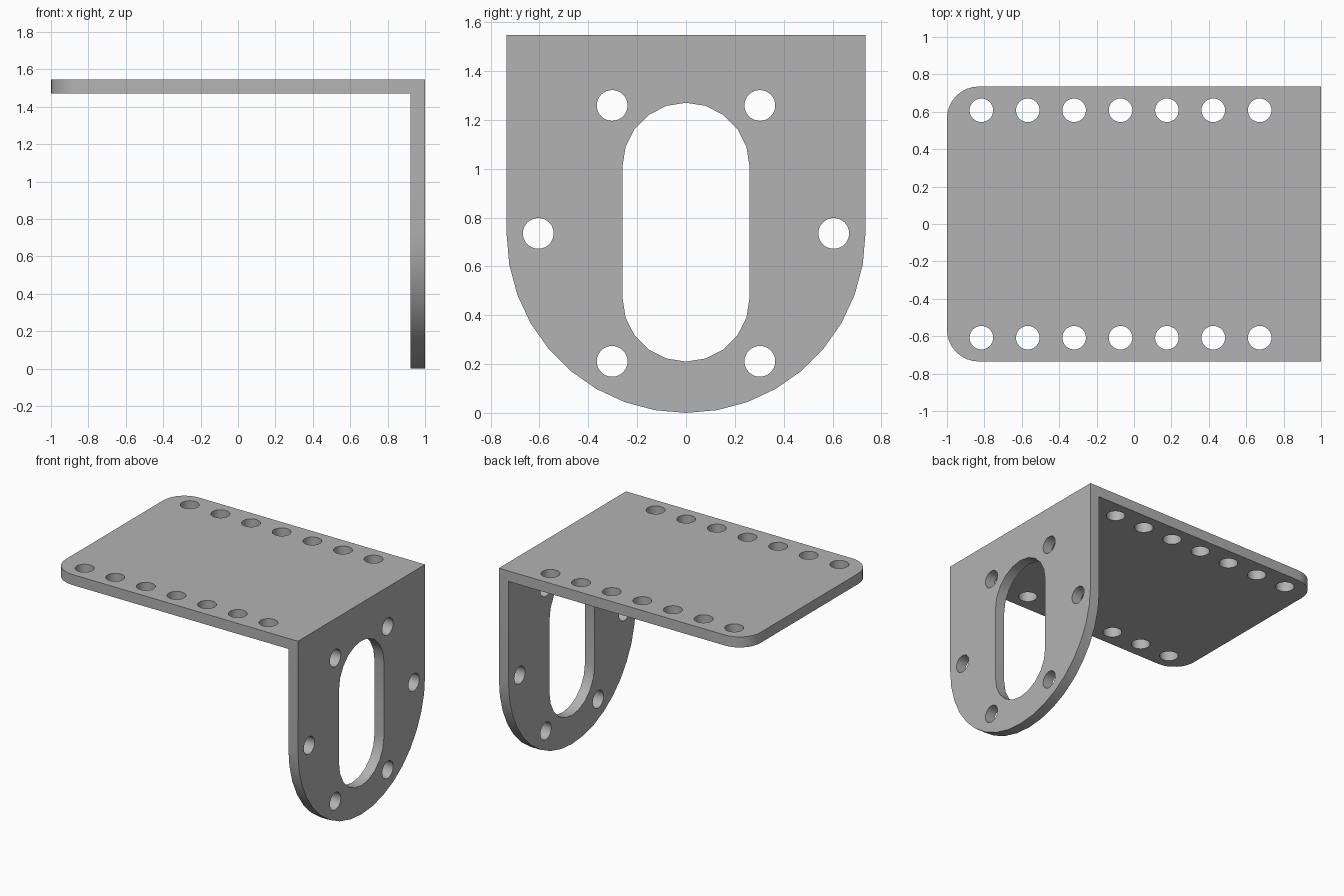
import bpy, bmesh
from math import sin, cos, pi, radians
from mathutils import Vector

cube = bpy.data.objects.get("Cube")
if cube:
    bpy.data.objects.remove(cube, do_unlink=True)

HALF_W, HEIGHT, THICK = 0.735, 1.547, 0.077
HOLE_R, HOLE_RING = 0.063, 0.605


def arc(cx, cy, r, start, end, steps):
    """Points on an arc, both ends included."""
    angles = [radians(start + (end - start) * i / steps) for i in range(steps + 1)]
    return [(cx + r * cos(a), cy + r * sin(a)) for a in angles]


def circle(cx, cy):
    return arc(cx, cy, HOLE_R, 0, 360, 32)[:-1]


def prism(bm, points, depth):
    """Extrude a closed outline along a vector."""
    face = bm.faces.new([bm.verts.new(p) for p in points])
    new = bmesh.ops.extrude_face_region(bm, geom=[face])["geom"]
    verts = [g for g in new if isinstance(g, bmesh.types.BMVert)]
    bmesh.ops.translate(bm, verts=verts, vec=depth)


def make_object(name, bm):
    bmesh.ops.recalc_face_normals(bm, faces=bm.faces)
    mesh = bpy.data.meshes.new(name)
    bm.to_mesh(mesh)
    bm.free()
    obj = bpy.data.objects.new(name, mesh)
    bpy.context.collection.objects.link(obj)
    return obj


def bevel_edges(bm, test, radius, segments):
    edges = [e for e in bm.edges if all(test(v.co) for v in e.verts)
             and abs(e.verts[0].co.y - e.verts[1].co.y) < 0.01]
    bmesh.ops.bevel(bm, geom=edges, offset=radius, offset_type='OFFSET',
                    segments=segments, profile=0.5, affect='EDGES', clamp_overlap=False)


# Bracket body: an L profile swept across the width
bm = bmesh.new()
inner_x, inner_z = 1 - THICK, HEIGHT - THICK
profile = [(-1, HEIGHT), (-1, inner_z), (inner_x, inner_z),
           (inner_x, 0), (1, 0), (1, HEIGHT)]
prism(bm, [(x, -HALF_W, z) for x, z in profile], Vector((0, 2 * HALF_W, 0)))
# Rounded free corners of the shelf, half-round lower end of the upright
bevel_edges(bm, lambda c: c.x < -0.99, 0.17, 8)
bevel_edges(bm, lambda c: c.z < 0.01, HALF_W - 0.0002, 9)
bmesh.ops.remove_doubles(bm, verts=bm.verts, dist=0.001)
bracket = make_object("bracket", bm)

# Cutter for all holes
bm = bmesh.new()
slot = arc(0, 1.01, 0.26, 0, 180, 10) + arc(0, 0.47, 0.26, 180, 360, 10)
ring = [circle(HOLE_RING * cos(k * pi / 3), HALF_W + HOLE_RING * sin(k * pi / 3))
        for k in range(6)]
for outline in [slot] + ring:
    prism(bm, [(0.8, y, z) for y, z in outline], Vector((0.4, 0, 0)))
for side in (-1, 1):
    for i in range(7):
        outline = circle(-0.816 + 0.248 * i, side * 0.608)
        prism(bm, [(x, y, HEIGHT - 0.15) for x, y in outline], Vector((0, 0, 0.3)))
cutter = make_object("hole_cutter", bm)
cutter.hide_render = True

# Cut the holes, then drop the cutter
bpy.ops.object.select_all(action='DESELECT')
bracket.select_set(True)
bpy.context.view_layer.objects.active = bracket
cut = bracket.modifiers.new("holes", 'BOOLEAN')
cut.operation = 'DIFFERENCE'
cut.solver = 'EXACT'
cut.object = cutter
bpy.ops.object.modifier_apply(modifier=cut.name)
bpy.data.objects.remove(cutter, do_unlink=True)
bpy.ops.object.shade_smooth_by_angle(angle=radians(30))

# Plain grey metal
grey = bpy.data.materials.new("grey")
grey.use_nodes = True
colour = (0.45, 0.45, 0.45, 1)
grey.diffuse_color = colour
grey.node_tree.nodes["Principled BSDF"].inputs["Base Color"].default_value = colour
bracket.data.materials.clear()
bracket.data.materials.append(grey)
